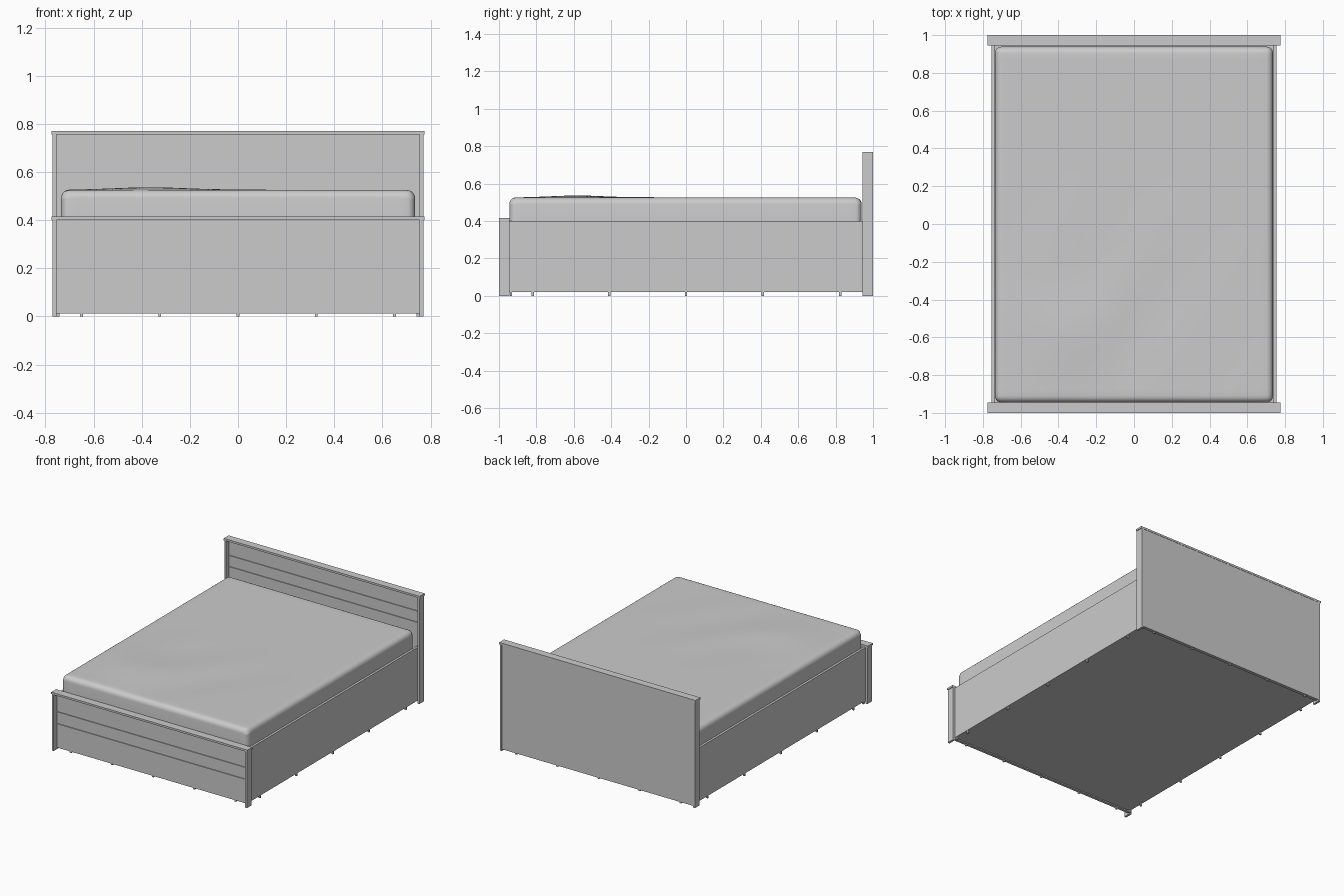
import bpy, bmesh, math

if "Cube" in bpy.data.objects:
    bpy.data.objects.remove(bpy.data.objects["Cube"])

# One flat colour for everything
grey = bpy.data.materials.new("light_grey")
grey.diffuse_color = (0.6, 0.6, 0.6, 1)
grey.use_nodes = True
grey.node_tree.nodes["Principled BSDF"].inputs["Base Color"].default_value = grey.diffuse_color


def finish(name, bm):
    me = bpy.data.meshes.new(name)
    bm.to_mesh(me)
    bm.free()
    me.materials.append(grey)
    ob = bpy.data.objects.new(name, me)
    bpy.context.collection.objects.link(ob)
    return ob


def box(name, x0, x1, y0, y1, z0, z1):
    bm = bmesh.new()
    bmesh.ops.create_cube(bm, size=1)
    for v in bm.verts:
        v.co = (x1 if v.co.x > 0 else x0, y1 if v.co.y > 0 else y0, z1 if v.co.z > 0 else z0)
    return finish(name, bm)


def extruded_x(name, profile, x):
    """Closed (y, z) profile extruded from -x to x."""
    bm = bmesh.new()
    face = bm.faces.new([bm.verts.new((-x, y, z)) for y, z in profile])
    ext = bmesh.ops.extrude_face_region(bm, geom=[face])["geom"]
    bmesh.ops.translate(bm, vec=(2 * x, 0, 0), verts=[g for g in ext if isinstance(g, bmesh.types.BMVert)])
    bmesh.ops.recalc_face_normals(bm, faces=bm.faces)
    return finish(name, bm)


def end_board(name, y0, y1, front, back, top, grooves):
    """Posts, overhanging cap and a grooved panel recessed from the front."""
    for s, side in ((-1, "left"), (1, "right")):
        xs = sorted((s * 0.755, s * 0.77))
        box(f"{name}_{side}_post", *xs, y0, y1, 0, top - 0.014)
    box(name + "_cap", -0.775, 0.775, y0, y1, top - 0.014, top)
    profile = [(back, 0.012), (front, 0.012)]
    for z in grooves:
        profile += [(front, z - 0.003), (front + 0.006, z - 0.003),
                    (front + 0.006, z + 0.003), (front, z + 0.003)]
    profile += [(front, top - 0.014), (back, top - 0.014)]
    extruded_x(name + "_panel", profile, 0.755)


end_board("headboard", 0.945, 1.0, 0.975, 0.998, 0.77, (0.185, 0.27, 0.565, 0.645))
end_board("footboard", -1.0, -0.945, -0.965, -0.945, 0.415, (0.185, 0.27))

# Side rails, bottom panel and the inner board behind the footboard
for s, side in ((-1, "left"), (1, "right")):
    box(side + "_rail", *sorted((s * 0.739, s * 0.755)), -0.95, 0.976, 0.02, 0.4)
box("bottom_panel", -0.739, 0.739, -0.945, 0.976, 0.02, 0.035)

# Little glides around the lower edge
spots = [(s * 0.747, y) for s in (-1, 1) for y in (-0.935, -0.82, -0.41, 0, 0.41, 0.825)]
spots += [(x, y) for y in (-0.955, 0.985) for x in (-0.65, -0.325, 0, 0.325, 0.65)]
for x, y in spots:
    box("glide", x - 0.006, x + 0.006, y - 0.006, y + 0.006, 0, 0.021)

# Mattress: rounded-rectangle rings rising to a softly rumpled top
HX, HY, Y0, TOP, R = 0.736, 0.942, -0.003, 0.525, 0.035
N = 56


def crease(x, y):
    dx, dy = x + 0.4, y + 0.55
    bump = 0.012 * math.exp(-(dx / 0.2) ** 2 - (dy / 0.22) ** 2)
    u, v = (x - y) * 0.7, (x + y) * 0.7
    fold = 0.003 * math.sin(u * 13 + v * 3) * math.exp(-((x + 0.1) / 0.5) ** 2 - ((y + 0.4) / 0.4) ** 2)
    return bump + fold


def spread(n, half, r):
    """Grid coordinates that crowd towards the rounded edge."""
    inner = [-(half - r) + 2 * (half - r) * i / n for i in range(n + 1)]
    edge = [half - r + r * math.sin(math.pi / 2 * k / 5) for k in range(1, 6)]
    return [-e for e in reversed(edge)] + inner + edge


bm = bmesh.new()
xs, ys = spread(40, HX, R), spread(N, HY, R)
grid = []
for x in xs:
    row = []
    for y in ys:
        ex, ey = max(0, abs(x) - HX + R) / R, max(0, abs(y) - HY + R) / R
        d = math.hypot(ex, ey)
        px, py = x, y
        if d > 1:  # pull the plan corners onto a quarter circle
            px = math.copysign(HX - R + R * ex / d, x)
            py = math.copysign(HY - R + R * ey / d, y)
        z = TOP - R + R * math.sqrt(max(0, 1 - min(d, 1) ** 2))
        z += crease(px, py + Y0) * (1 - min(d, 1))
        row.append(bm.verts.new((px, py + Y0, z)))
    grid.append(row)
for a, b in zip(grid, grid[1:]):
    for j in range(len(a) - 1):
        bm.faces.new((a[j], b[j], b[j + 1], a[j + 1]))
# Drop the sides and close the underside
rim = [e for e in bm.edges if e.is_boundary]
ext = bmesh.ops.extrude_edge_only(bm, edges=rim)["geom"]
low = [g for g in ext if isinstance(g, bmesh.types.BMVert)]
for v in low:
    v.co.z = 0.36
bmesh.ops.remove_doubles(bm, verts=bm.verts, dist=0.0002)
bmesh.ops.holes_fill(bm, edges=[e for e in bm.edges if e.is_boundary], sides=0)
bmesh.ops.recalc_face_normals(bm, faces=bm.faces)
mattress = finish("mattress", bm)
bpy.context.view_layer.objects.active = mattress
mattress.select_set(True)
bpy.ops.object.shade_smooth_by_angle(angle=math.radians(50))
